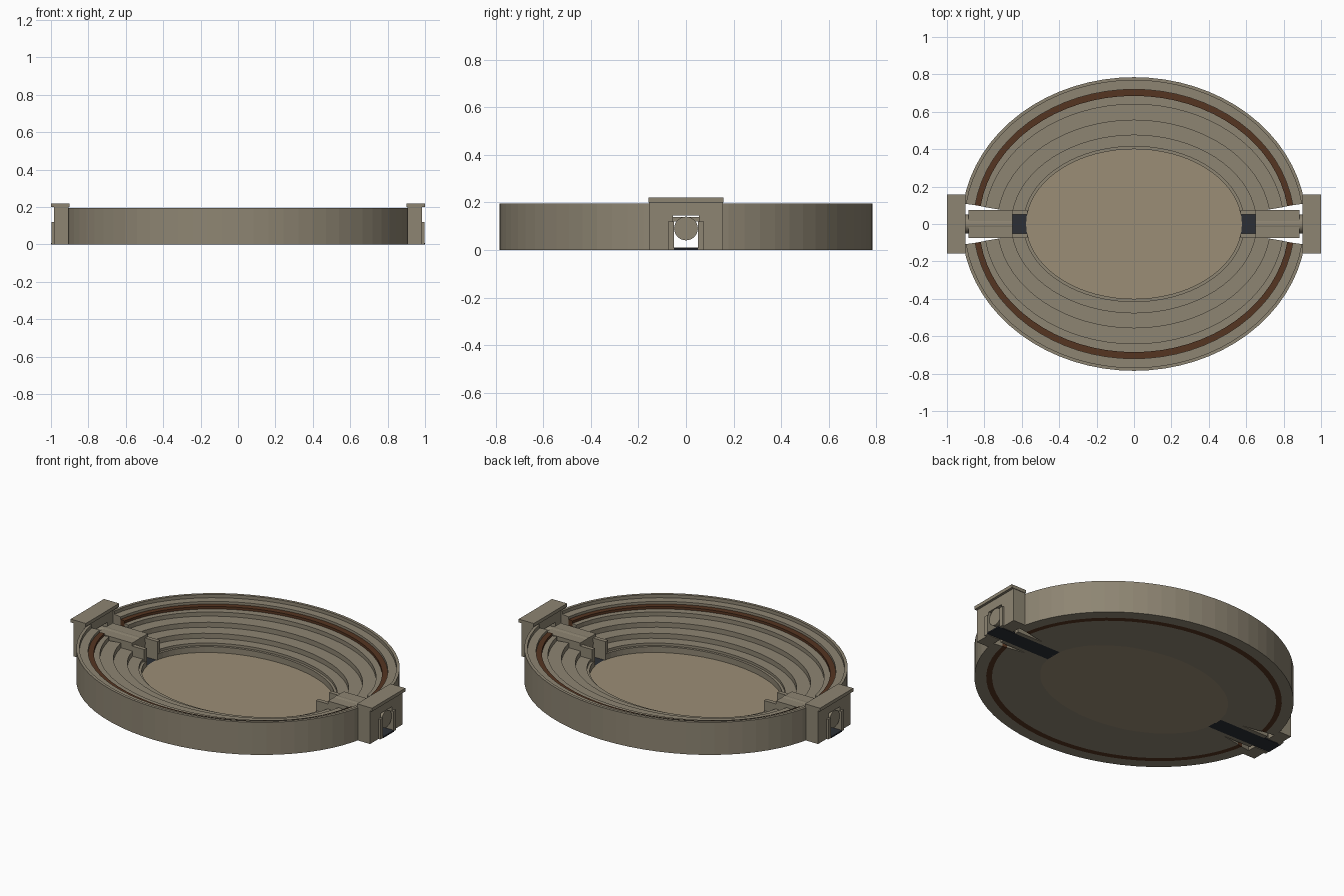
import bpy, bmesh, math

if "Cube" in bpy.data.objects:
    bpy.data.objects.remove(bpy.data.objects["Cube"])

def material(name, rgb):
    m = bpy.data.materials.new(name)
    m.diffuse_color = (*rgb, 1)
    m.use_nodes = True
    m.node_tree.nodes["Principled BSDF"].inputs["Base Color"].default_value = m.diffuse_color
    return m

STONE = material("stone", (0.27, 0.235, 0.17))
SAND = material("sand", (0.33, 0.27, 0.18))
BROWN = material("dark_wood", (0.09, 0.035, 0.015))
DARK = material("dark_paving", (0.025, 0.028, 0.035))

def finish(name, bm, mat):
    bmesh.ops.recalc_face_normals(bm, faces=bm.faces)
    me = bpy.data.meshes.new(name)
    bm.to_mesh(me)
    bm.free()
    me.materials.append(mat)
    ob = bpy.data.objects.new(name, me)
    bpy.context.collection.objects.link(ob)
    return ob

def box(name, x, y, z, mat=STONE):
    bm = bmesh.new()
    bmesh.ops.create_cube(bm, size=1)
    for v in bm.verts:
        v.co = [r[0] + (c + 0.5) * (r[1] - r[0]) for c, r in zip(v.co, (x, y, z))]
    return finish(name, bm, mat)

def half_ring(name, side, profile, mat, t0=0.14, n=32):
    """Sweep a closed (a, b, z) profile along half an ellipse, leaving gate gaps."""
    bm = bmesh.new()
    loops = []
    for i in range(n + 1):
        t = t0 + (math.pi - 2 * t0) * i / n
        loops.append([bm.verts.new((a * math.cos(t), side * b * math.sin(t), z))
                      for a, b, z in profile])
    k = len(profile)
    for p, q in zip(loops, loops[1:]):
        for j in range(k):
            bm.faces.new((p[j], p[(j + 1) % k], q[(j + 1) % k], q[j]))
    bm.faces.new(loops[0])
    bm.faces.new(loops[-1])
    return finish(name, bm, mat)

# Seating tiers: inner ellipse (a, b), outer ellipse (a, b), top height
TIERS = [
    ("podium", (0.575, 0.40), (0.59, 0.415), 0.045, STONE),
    ("lower_seats", (0.59, 0.415), (0.655, 0.475), 0.06, STONE),
    ("middle_seats", (0.655, 0.475), (0.73, 0.555), 0.09, STONE),
    ("upper_seats", (0.73, 0.555), (0.80, 0.64), 0.12, STONE),
    ("top_seats", (0.80, 0.64), (0.828, 0.685), 0.145, STONE),
    ("brown_band", (0.828, 0.685), (0.858, 0.72), 0.16, BROWN),
    ("walkway", (0.858, 0.72), (0.905, 0.768), 0.175, STONE),
    ("outer_wall", (0.905, 0.768), (0.922, 0.785), 0.195, STONE),
]
for label, side in (("front", -1), ("back", 1)):
    for name, (a0, b0), (a1, b1), h, mat in TIERS:
        half_ring(f"{name}_{label}", side,
                  [(a0, b0, 0), (a1, b1, 0), (a1, b1, h), (a0, b0, h)], mat)

# Arena floor
bm = bmesh.new()
bmesh.ops.create_cone(bm, cap_ends=True, segments=72, radius1=1, radius2=1, depth=0.01)
for v in bm.verts:
    v.co = (v.co.x * 0.577, v.co.y * 0.402, v.co.z + 0.005)
finish("arena_floor", bm, SAND)

# Gatehouses and entrance tunnels at both ends
for label, s in (("left", -1), ("right", 1)):
    def part(name, x, y, z, mat=STONE):
        box(f"{name}_{label}", sorted((s * x[0], s * x[1])), y, z, mat)
    part("gate_lintel", (0.905, 0.985), (-0.155, 0.155), (0.145, 0.2))
    part("gate_cap", (0.9, 1.0), (-0.158, 0.158), (0.2, 0.22))
    part("tunnel_roof", (0.65, 0.885), (-0.075, 0.075), (0.12, 0.138))
    part("passage_floor", (0.57, 1.0), (-0.05, 0.05), (0, 0.008), DARK)
    for side in (-1, 1):
        def span(a, b):
            return sorted((side * a, side * b))
        tag = "front" if side < 0 else "back"
        part(f"gate_pier_{tag}", (0.905, 0.985), span(0.055, 0.155), (0, 0.2))
        part(f"gate_jamb_{tag}", (0.98, 0.997), span(0.05, 0.075), (0, 0.12))
        part(f"tunnel_wall_{tag}", (0.57, 0.885), span(0.05, 0.075), (0, 0.12))
    # Rounded vault running through the tunnel and gate
    bm = bmesh.new()
    bmesh.ops.create_cone(bm, cap_ends=True, segments=24, radius1=0.05,
                          radius2=0.05, depth=0.335)
    for v in bm.verts:
        x, y, z = v.co
        v.co = (s * (0.8175 + z), y, 0.0905 + x)
    finish(f"tunnel_vault_{label}", bm, STONE)
